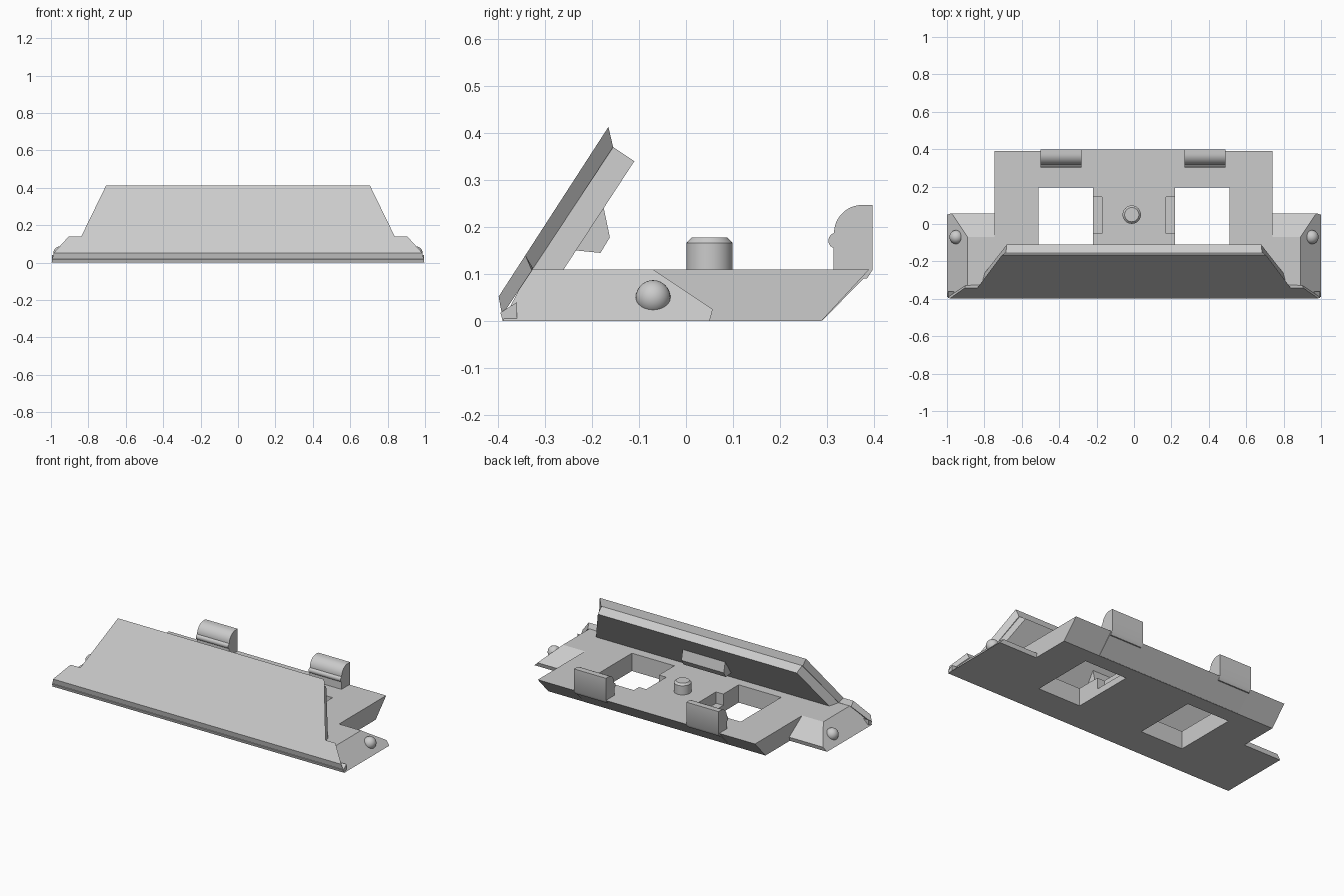
import bpy, bmesh, math
from mathutils import Vector

if "Cube" in bpy.data.objects:
    bpy.data.objects.remove(bpy.data.objects["Cube"])

grey = bpy.data.materials.new("light_grey_plastic")
grey.diffuse_color = (0.6, 0.6, 0.6, 1)
grey.use_nodes = True
grey.node_tree.nodes["Principled BSDF"].inputs["Base Color"].default_value = grey.diffuse_color


def finish(name, bm, smooth=False):
    bmesh.ops.recalc_face_normals(bm, faces=bm.faces[:])
    me = bpy.data.meshes.new(name)
    bm.to_mesh(me)
    bm.free()
    ob = bpy.data.objects.new(name, me)
    bpy.context.collection.objects.link(ob)
    me.materials.append(grey)
    if smooth:
        bpy.ops.object.select_all(action='DESELECT')
        ob.select_set(True)
        bpy.context.view_layer.objects.active = ob
        bpy.ops.object.shade_smooth_by_angle(angle=math.radians(35))
    return ob


def loft(name, a, b, smooth=False):
    """Closed solid between two matching point loops."""
    bm = bmesh.new()
    va = [bm.verts.new(p) for p in a]
    vb = [bm.verts.new(p) for p in b]
    bm.faces.new(va)
    bm.faces.new(vb[::-1])
    n = len(va)
    for i in range(n):
        bm.faces.new((va[i], va[(i + 1) % n], vb[(i + 1) % n], vb[i]))
    return finish(name, bm, smooth)


def side_prism(name, profile, x0, x1, smooth=False):
    """Extrude a (y, z) profile along x."""
    return loft(name, [(x0, y, z) for y, z in profile],
                [(x1, y, z) for y, z in profile], smooth)


def box(name, x0, x1, y0, y1, z0, z1):
    return side_prism(name, [(y0, z0), (y1, z0), (y1, z1), (y0, z1)],
                      min(x0, x1), max(x0, x1))


def cut(target, cutter):
    mod = target.modifiers.new("cut", 'BOOLEAN')
    mod.operation, mod.solver, mod.object = 'DIFFERENCE', 'EXACT', cutter
    bpy.context.view_layer.objects.active = target
    bpy.ops.object.modifier_apply(modifier=mod.name)
    bpy.data.objects.remove(cutter)


# base plate with undercut rear edge, two windows and their inner recesses
base = side_prism("base_plate", [(-.39, 0), (.288, 0), (.39, .11), (-.333, .11)], -.745, .74)
for s in (-1, 1):
    cut(base, box("window_cutter", s * .22, s * .51, -.2, .195, -.1, .2))
    cut(base, box("recess_cutter", s * .17, s * .23, -.05, .145, .04, .2))

# thin lip along the middle of the rear edge
side_prism("rear_lip", [(.28, 0.001), (.29, 0.001), (.397, .11), (.38, .11)], -.5, .49)

# side wings with sloped ends and a round stud on each
for s, side in ((-1, "left"), (1, "right")):
    bm = bmesh.new()
    for x, y, z in [(.735, -.39, 0), (1, -.39, 0), (1, .05, 0), (.735, .05, 0),
                    (.975, .057, .025), (.735, .057, .025), (.89, -.07, .11),
                    (.735, -.07, .11), (.89, -.333, .11), (.735, -.333, .11)]:
        bm.verts.new((s * x, y, z))
    bmesh.ops.convex_hull(bm, input=bm.verts[:])
    bmesh.ops.dissolve_limit(bm, angle_limit=.02, verts=bm.verts[:], edges=bm.edges[:])
    finish(side + "_wing", bm)

    bm = bmesh.new()
    bmesh.ops.create_uvsphere(bm, u_segments=28, v_segments=16, radius=.037)
    bmesh.ops.translate(bm, verts=bm.verts[:], vec=Vector((s * .95, -.07, .05)))
    finish(side + "_stud", bm, True)


# slanted front panel: stepped outline, bevelled towards its back
def mirrored(half, y_of):
    pts = half + [(-x, z) for x, z in reversed(half)]
    return [(x, y_of(z), z) for x, z in pts]


front = mirrored([(.985, .052), (.905, .14), (.838, .14), (.705, .413)],
                 lambda z: -.4 + (z - .05) * .647)
back = mirrored([(.995, .012), (.90, .108), (.815, .112), (.69, .37)],
                lambda z: -.155 + (z - .37) * .66)
loft("front_panel", front, back)

# strip below the panel's lower edge
side_prism("front_sill", [(-.39, 0), (-.36, 0), (-.36, .04), (-.395, .018)], -.995, .995)

# inner backing plate behind the panel
outer = [(.685, -.155, .37), (.825, -.345, .095)]
inner = [(.68, -.11, .34), (.805, -.27, .095)]
loft("backing_plate",
     [*outer, *[(-x, y, z) for x, y, z in outer[::-1]]],
     [*inner, *[(-x, y, z) for x, y, z in inner[::-1]]])

# catch tab on the back of the plate
side_prism("catch_tab", [(-.19, .25), (-.175, .24), (-.162, .178), (-.182, .145),
                         (-.232, .15), (-.25, .15)], -.145, .145)

# two rear hooks with a rounded crown and a bead on the front edge
bead = [(.32 + .017 * math.cos(a), .171 + .017 * math.sin(a))
        for a in [math.radians(250 - 14 * i) for i in range(11)]]
crown = [(.375 + .06 * math.cos(a), .187 + .06 * math.sin(a))
         for a in [math.radians(180 - 7.5 * i) for i in range(13)]]
hook = [(.385, .09), (.313, .09)] + bead + crown + [(.397, .247), (.397, .109)]
for name, x0, x1 in (("left_hook", -.5, -.28), ("right_hook", .27, .488)):
    side_prism(name, hook, x0, x1, True)

# centre knob with chamfered top
bm = bmesh.new()
for r1, r2, z0, z1 in ((.049, .049, .1, .166), (.049, .038, .166, .178)):
    made = bmesh.ops.create_cone(bm, cap_ends=True, segments=40, radius1=r1,
                                 radius2=r2, depth=z1 - z0)
    bmesh.ops.translate(bm, verts=made["verts"], vec=Vector((-.012, .05, (z0 + z1) / 2)))
finish("centre_knob", bm, True)
